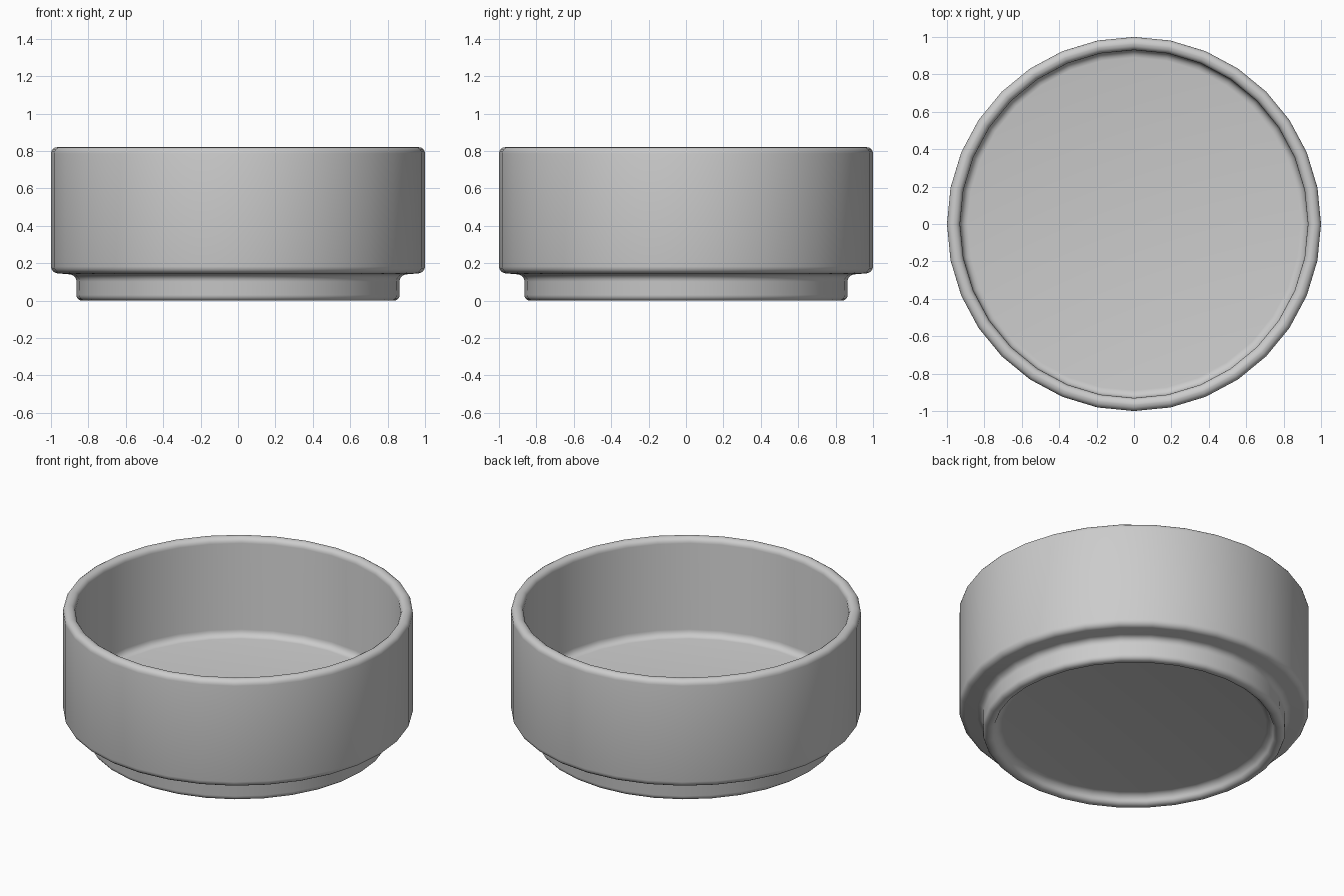
import bpy, bmesh, math
from mathutils import Vector

if "Cube" in bpy.data.objects:
    bpy.data.objects.remove(bpy.data.objects["Cube"])

SIDES = 32

# Sharp profile corners as (radius, height, rounding)
corners = [
    (0.00, 0.055, 0),      # underside centre
    (0.785, 0.055, 0.03),  # recess edge
    (0.807, 0.0, 0.02),    # foot inner rim
    (0.865, 0.0, 0.03),    # foot outer rim
    (0.863, 0.137, 0.035), # step fillet
    (1.00, 0.149, 0.033),  # body lower edge
    (1.00, 0.82, 0.033),   # rim outside
    (0.93, 0.82, 0.033),   # rim inside
    (0.93, 0.205, 0.04),   # inner floor fillet
    (0.00, 0.205, 0),      # floor centre
]


def rounded(points, steps=4):
    """Replace each corner with a small smooth curve."""
    out = []
    for i, (x, z, r) in enumerate(points):
        p = Vector((x, z))
        if r == 0:
            out.append(p)
            continue
        a = p + (Vector(points[i - 1][:2]) - p).normalized() * r
        b = p + (Vector(points[i + 1][:2]) - p).normalized() * r
        w = math.sqrt(0.5)
        for s in range(steps + 1):
            t = s / steps
            k0, k1, k2 = (1 - t) ** 2, 2 * w * t * (1 - t), t * t
            out.append((a * k0 + p * k1 + b * k2) / (k0 + k1 + k2))
    return out


def lathe(name, profile):
    bm = bmesh.new()
    verts = [bm.verts.new((p.x, 0, p.y)) for p in profile]
    edges = [bm.edges.new(pair) for pair in zip(verts, verts[1:])]
    bmesh.ops.spin(bm, geom=verts + edges, cent=(0, 0, 0), axis=(0, 0, 1),
                   angle=math.tau, steps=SIDES, use_duplicate=False)
    bmesh.ops.remove_doubles(bm, verts=bm.verts, dist=1e-4)
    bmesh.ops.recalc_face_normals(bm, faces=bm.faces)
    mesh = bpy.data.meshes.new(name)
    bm.to_mesh(mesh)
    bm.free()
    obj = bpy.data.objects.new(name, mesh)
    bpy.context.collection.objects.link(obj)
    return obj


# Stackable bowl with a recessed foot
bowl = lathe("bowl", rounded(corners))
bpy.context.view_layer.objects.active = bowl
bowl.select_set(True)
bpy.ops.object.shade_smooth_by_angle(angle=math.radians(40))
